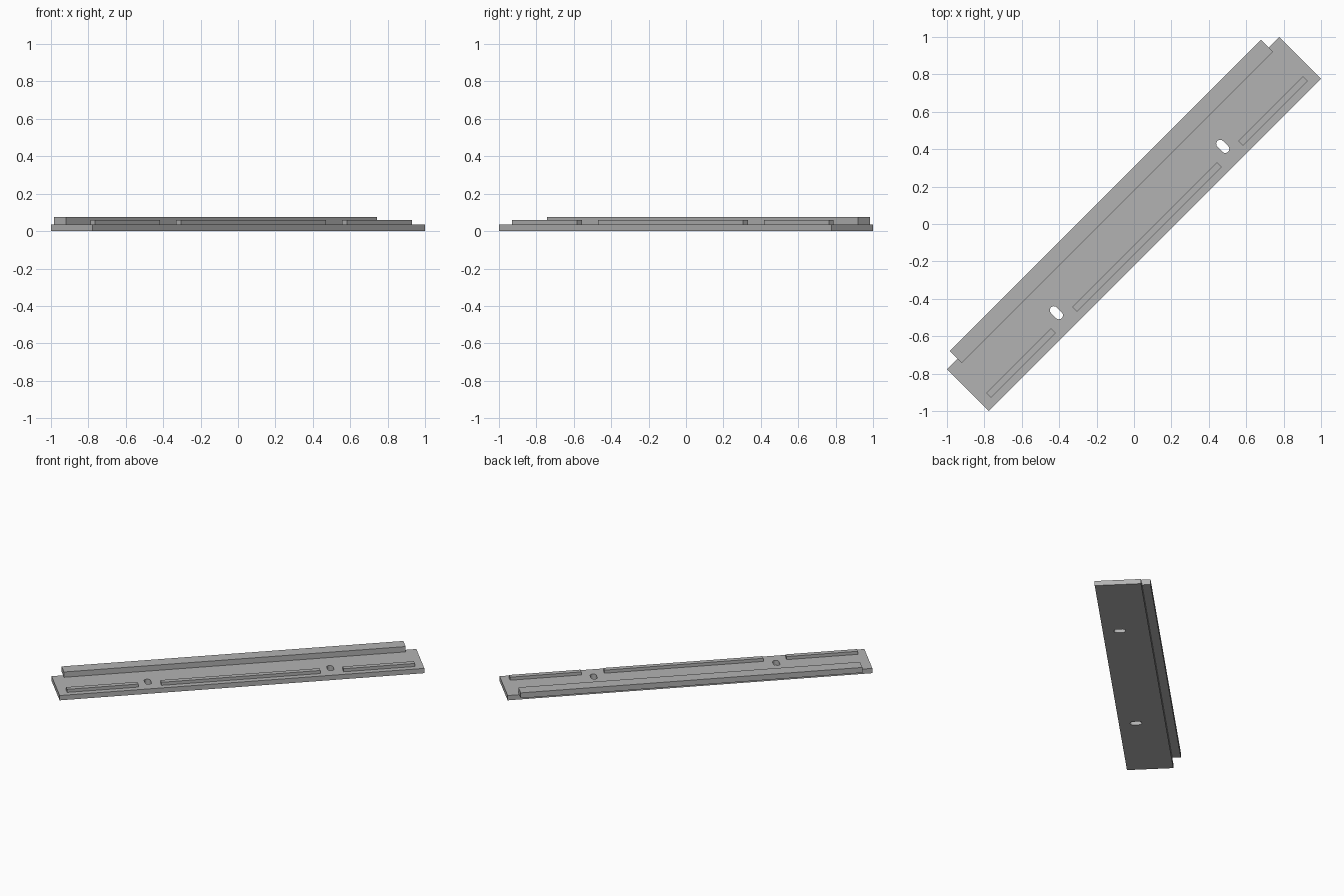
import bpy, bmesh, math
from mathutils import Matrix

if "Cube" in bpy.data.objects:
    bpy.data.objects.remove(bpy.data.objects["Cube"])

# The whole part lies along the diagonal of x and y
TURN = Matrix.Rotation(math.radians(45), 4, 'Z')
PLATE_TOP = 0.036

grey = bpy.data.materials.new("grey")
grey.diffuse_color = (0.45, 0.45, 0.45, 1)
grey.use_nodes = True
grey.node_tree.nodes["Principled BSDF"].inputs["Base Color"].default_value = grey.diffuse_color


def prism(name, outline, z0, z1):
    """Extrude a flat outline (length, width) upwards and turn it to the diagonal."""
    bm = bmesh.new()
    face = bm.faces.new([bm.verts.new((u, v, z0)) for u, v in outline])
    ext = bmesh.ops.extrude_face_region(bm, geom=[face])
    top = [g for g in ext["geom"] if isinstance(g, bmesh.types.BMVert)]
    bmesh.ops.translate(bm, verts=top, vec=(0, 0, z1 - z0))
    bmesh.ops.recalc_face_normals(bm, faces=bm.faces)
    bm.transform(TURN)
    mesh = bpy.data.meshes.new(name)
    bm.to_mesh(mesh)
    bm.free()
    mesh.materials.append(grey)
    obj = bpy.data.objects.new(name, mesh)
    bpy.context.collection.objects.link(obj)
    return obj


def bar(name, u0, u1, v0, v1, z0, z1):
    return prism(name, [(u0, v0), (u1, v0), (u1, v1), (u0, v1)], z0, z1)


def slot_outline(u, v, radius, reach, steps=12):
    """Rounded slot running across the plate."""
    pts = []
    for side in (1, -1):
        for i in range(steps + 1):
            a = math.pi * i / steps + (0 if side > 0 else math.pi)
            pts.append((u + radius * math.cos(a),
                        v + side * reach + radius * math.sin(a)))
    return pts


# Base plate with two through slots
plate = bar("base_plate", -1.2565, 1.2565, -0.1577, 0.1577, 0, PLATE_TOP)
for label, u in (("left", -0.629), ("right", 0.629)):
    cutter = prism(label + "_slot_cutter", slot_outline(u, -0.042, 0.0215, 0.019),
                   -0.05, 0.1)
    cutter.hide_render = True
    cutter.display_type = 'WIRE'
    cut = plate.modifiers.new(label + "_slot", 'BOOLEAN')
    cut.operation = 'DIFFERENCE'
    cut.solver = 'EXACT'
    cut.object = cutter

# Raised rail overhanging the back edge
bar("back_rail", -1.177, 1.177, 0.125, 0.2157, PLATE_TOP, 0.076)

# Low ribs along the front edge
for name, u0, u1 in (("left_rib", -1.198, -0.707),
                     ("middle_rib", -0.548, 0.548),
                     ("right_rib", 0.707, 1.198)):
    bar(name, u0, u1, -0.117, -0.081, PLATE_TOP, 0.059)
